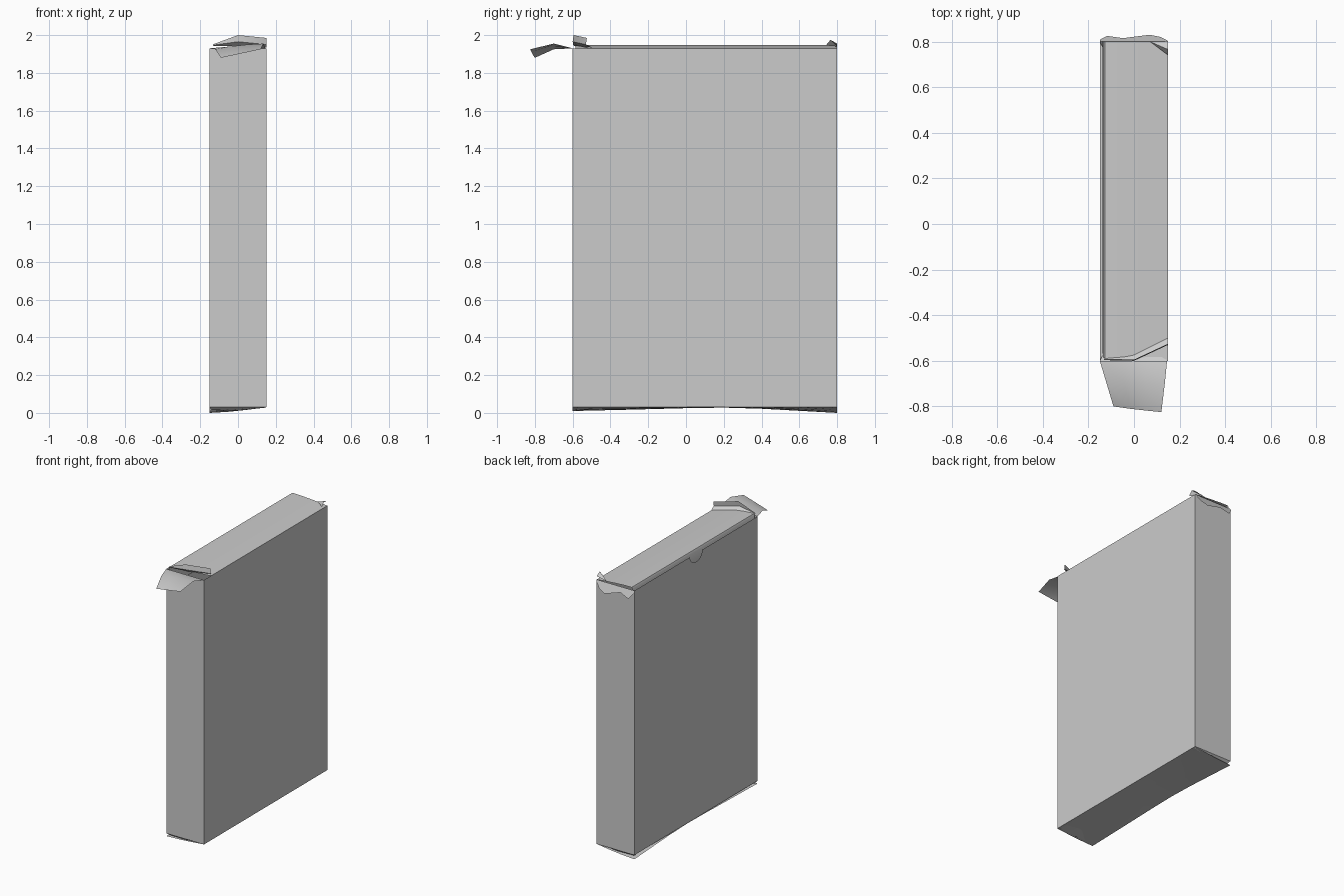
import bpy, math

if "Cube" in bpy.data.objects:
    bpy.data.objects.remove(bpy.data.objects["Cube"])


def add_mesh(name, verts, faces):
    mesh = bpy.data.meshes.new(name)
    mesh.from_pydata(verts, [], faces)
    mesh.update()
    obj = bpy.data.objects.new(name, mesh)
    bpy.context.collection.objects.link(obj)
    bpy.ops.object.select_all(action='DESELECT')
    obj.select_set(True)
    bpy.context.view_layer.objects.active = obj
    bpy.ops.object.shade_smooth_by_angle(angle=math.radians(30))
    return obj


def sheet(name, rows):
    """Card sheet lofted through rows of equal length."""
    n = len(rows[0])
    faces = [(r * n + c, r * n + c + 1, (r + 1) * n + c + 1, (r + 1) * n + c)
             for r in range(len(rows) - 1) for c in range(n - 1)]
    return add_mesh(name, [p for row in rows for p in row], faces)


X, F, B, Z0, Z1 = 0.15, -0.6, 0.8, 0.03, 1.93   # box half width, front, back, bottom, top

# Plain walls: left front corner round to left back corner
ring = [(-X, F), (X, F), (X, B), (-X, B)]
sheet("box_walls", [[(x, y, Z0) for x, y in ring], [(x, y, Z1) for x, y in ring]])

# Left wall with a half-round thumb notch
outline = [(-X, F, Z0), (-X, F, Z1)]
outline += [(-X, 0.1 - 0.07 * math.cos(math.pi * i / 10), Z1 - 0.06 * math.sin(math.pi * i / 10))
            for i in range(11)]
outline += [(-X, B, Z1), (-X, B, Z0)]
add_mesh("notched_wall", outline, [tuple(range(len(outline)))])

# Top lid: slants up to the left, then tucks down inside
lid = []
for i in range(9):
    t = i / 8
    row = []
    for x, z, y0 in [(X, 1.93, -0.52), (0.07, 1.938, -0.55), (0, 1.943, -0.58),
                     (-0.07, 1.947, -0.585), (-0.128, 1.948, -0.59),
                     (-0.135, 1.935, -0.585), (-0.138, 1.80, -0.56)]:
        row.append((x, y0 + (B - y0) * t, z))
    lid.append(row)
sheet("top_lid", lid)

# Lid end tab, curled upward at the front
sheet("curled_lid_tab", [
    [(-0.13, -0.59, 1.942), (0, -0.575, 1.943), (X, -0.50, 1.935)],
    [(-0.132, -0.597, 1.947), (0, -0.6, 1.965), (X, -0.53, 1.95)],
    [(-0.13, -0.595, 1.952), (0, -0.595, 2.0), (X, -0.525, 1.985)]])

# Curled back corner of the lid
add_mesh("curled_lid_corner",
         [(0.07, 0.8, 1.94), (X, 0.74, 1.945), (X, 0.765, 1.975), (X, 0.8, 1.955)],
         [(0, 1, 2), (0, 2, 3)])

# Open front dust flap, bent and hanging outward
sheet("front_dust_flap", [
    [(-X, F, 1.93), (-0.05, F, 1.93), (0.05, F, 1.93), (0.145, F, 1.93)],
    [(-0.12, -0.70, 1.925), (-0.04, -0.70, 1.94), (0.05, -0.70, 1.95), (0.135, -0.70, 1.955)],
    [(-0.09, -0.80, 1.88), (-0.02, -0.81, 1.895), (0.05, -0.818, 1.91), (0.12, -0.825, 1.925)]])

# Ragged back dust flap folded over the back wall
hem = [(-X, 0.81), (-0.12, 0.825), (-0.05, 0.815), (0.07, 0.83), (0.12, 0.82), (X, 0.805)]
sheet("back_dust_flap", [
    [(x, B, Z1) for x, y in hem],
    [(x * 0.98, y, Z1 - (y - B) * 2.3) for x, y in hem]])

# Sagging bottom lid, hinged on the right
sag = [(-0.6, 0.01), (-0.3, 0.017), (0.0, 0.025), (0.2, 0.028), (0.4, 0.022), (0.6, 0.011), (0.8, 0.0)]
sheet("bottom_lid", [[(X, y, Z0), (0.05, y, Z0 - (Z0 - z) * 0.45),
                      (-0.05, y, Z0 - (Z0 - z) * 0.8), (-X, y, z)] for y, z in sag])

# Bottom dust flaps folded under at each end
for name, y, d in [("bottom_front_flap", F, 1), ("bottom_back_flap", B, -1)]:
    sheet(name, [
        [(-X, y, Z0), (0, y, Z0), (X, y, Z0)],
        [(-0.14, y + d * 0.02, 0.015), (0, y + d * 0.02, 0.012), (0.14, y + d * 0.02, 0.027)],
        [(-0.10, y + d * 0.22, 0.035), (0, y + d * 0.22, 0.035), (0.11, y + d * 0.22, 0.035)]])
